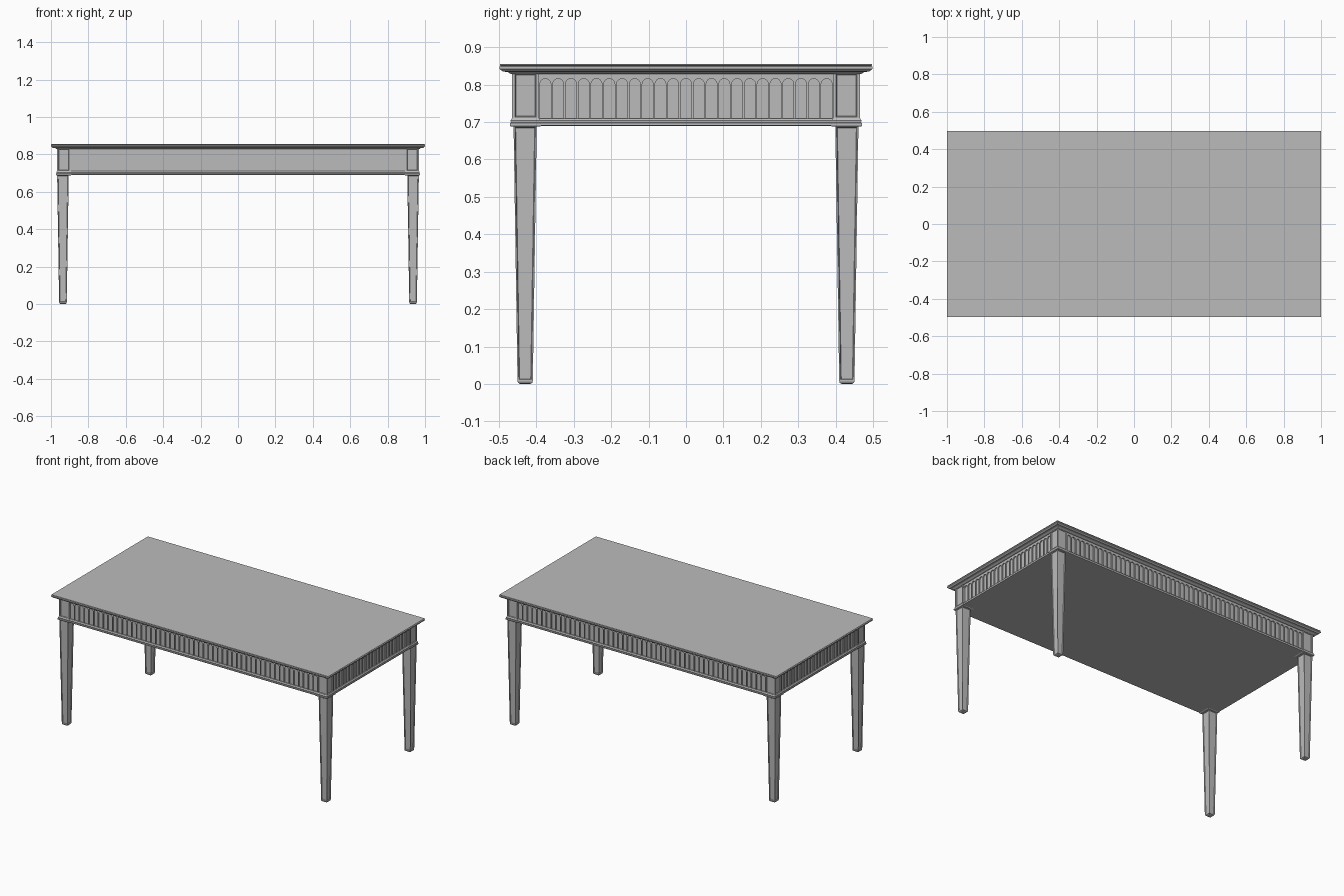
import bpy, bmesh, math
from mathutils import Matrix, Vector

cube = bpy.data.objects.get("Cube")
if cube:
    bpy.data.objects.remove(cube, do_unlink=True)

grey = bpy.data.materials.new("painted grey")
grey.use_nodes = True
grey.diffuse_color = (0.5, 0.5, 0.5, 1)
grey.node_tree.nodes["Principled BSDF"].inputs["Base Color"].default_value = (0.5, 0.5, 0.5, 1)

BX, BY = 0.967, 0.465        # outer faces of the corner blocks
BLOCK = 0.072                # width of a corner block
FLUTE_BASE, APRON_TOP = 0.705, 0.837


def finish(name, bm, matrix=None):
    bmesh.ops.recalc_face_normals(bm, faces=bm.faces[:])
    if matrix:
        bm.transform(matrix)
    mesh = bpy.data.meshes.new(name)
    bm.to_mesh(mesh)
    bm.free()
    mesh.materials.append(grey)
    obj = bpy.data.objects.new(name, mesh)
    bpy.context.collection.objects.link(obj)
    return obj


def stack(cx, cy, levels):
    """Loft rectangles given as (half x, half y, z) into a closed solid."""
    bm = bmesh.new()
    signs = ((-1, -1), (1, -1), (1, 1), (-1, 1))
    rings = [[bm.verts.new((cx + sx * hx, cy + sy * hy, z)) for sx, sy in signs]
             for hx, hy, z in levels]
    for a, b in zip(rings, rings[1:]):
        for i in range(4):
            j = (i + 1) % 4
            bm.faces.new((a[i], a[j], b[j], b[i]))
    bm.faces.new(rings[0][::-1])
    bm.faces.new(rings[-1])
    bmesh.ops.recalc_face_normals(bm, faces=bm.faces[:])
    return bm


def sink_panels(bm, min_height, border, depth):
    """Cut a framed recess into each tall upright face."""
    faces = [f for f in bm.faces if abs(f.normal.z) < 0.3
             and max(v.co.z for v in f.verts) - min(v.co.z for v in f.verts) > min_height]
    bmesh.ops.inset_individual(bm, faces=faces, thickness=border)
    bmesh.ops.inset_individual(bm, faces=faces, thickness=0.003, depth=-depth)


def moulding(name, profile):
    """Full-size moulding from (overhang beyond blocks, z) pairs."""
    finish(name, stack(0, 0, [(BX + o, BY + o, z) for o, z in profile]))


# Table top with a moulded edge
moulding("table_top", [(0.004, 0.829), (0.012, 0.834), (0.025, 0.835), (0.033, 0.842),
                       (0.033, 0.848), (0.030, 0.850), (0.033, 0.853), (0.032, 0.855)])

# Solid apron core and the moulding around its lower edge
moulding("apron_core", [(-0.012, 0.692), (-0.012, APRON_TOP)])
moulding("lower_moulding", [(-0.002, 0.690), (0.003, 0.691), (0.003, 0.697),
                            (0.000, 0.699), (0.001, 0.704), (-0.005, 0.710)])


def fluted_panel(name, half, count, distance, angle):
    """Comb-shaped plate whose gaps read as round-headed flutes."""
    pitch = 2 * half / count
    r = pitch / 2 - 0.0025
    spring = 0.816 - r
    pts = [(-half, APRON_TOP), (half, APRON_TOP), (half, FLUTE_BASE)]
    for k in reversed(range(count)):
        c = -half + (k + 0.5) * pitch
        pts.append((c + r, FLUTE_BASE))
        for s in range(9):
            a = math.pi * s / 8
            pts.append((c + r * math.cos(a), spring + r * math.sin(a)))
        pts.append((c - r, FLUTE_BASE))
    pts.append((-half, FLUTE_BASE))
    bm = bmesh.new()
    face = bm.faces.new([bm.verts.new((u, -distance, z)) for u, z in pts])
    out = bmesh.ops.extrude_face_region(bm, geom=[face])
    moved = [g for g in out["geom"] if isinstance(g, bmesh.types.BMVert)]
    bmesh.ops.translate(bm, verts=moved, vec=Vector((0, 0.008, 0)))
    finish(name, bm, Matrix.Rotation(angle, 4, "Z"))


# Fluted friezes on all four sides
for name, half, count, distance, angle in (
        ("front_frieze", BX - BLOCK, 52, BY - 0.005, 0),
        ("left_frieze", BY - BLOCK, 23, BX - 0.005, math.pi / 2),
        ("back_frieze", BX - BLOCK, 52, BY - 0.005, math.pi),
        ("right_frieze", BY - BLOCK, 23, BX - 0.005, -math.pi / 2)):
    fluted_panel(name, half, count, distance, angle)

# Corner blocks, their moulding caps and the tapered legs
for sx, xname in ((1, "left"), (-1, "right")):
    for sy, yname in ((-1, "front"), (1, "back")):
        tag = f"{yname}_{xname}"
        h = BLOCK / 2
        cx, cy = sx * (BX - h), sy * (BY - h)

        block = stack(cx, cy, [(h, h, 0.705), (h, h, APRON_TOP)])
        sink_panels(block, 0.1, 0.012, 0.005)
        finish(f"{tag}_corner_block", block)

        cap = [(h + 0.003, 0.688), (h + 0.006, 0.690), (h + 0.006, 0.697),
               (h + 0.003, 0.699), (h + 0.004, 0.704), (h, 0.711)]
        finish(f"{tag}_corner_moulding", stack(cx, cy, [(w, w, z) for w, z in cap]))

        taper = [(0.014, 0.0), (0.019, 0.003), (0.0205, 0.008), (0.031, 0.690)]
        leg = stack(sx * 0.936, sy * 0.430, [(w, w, z) for w, z in taper])
        sink_panels(leg, 0.4, 0.005, 0.004)
        finish(f"{tag}_leg", leg)
